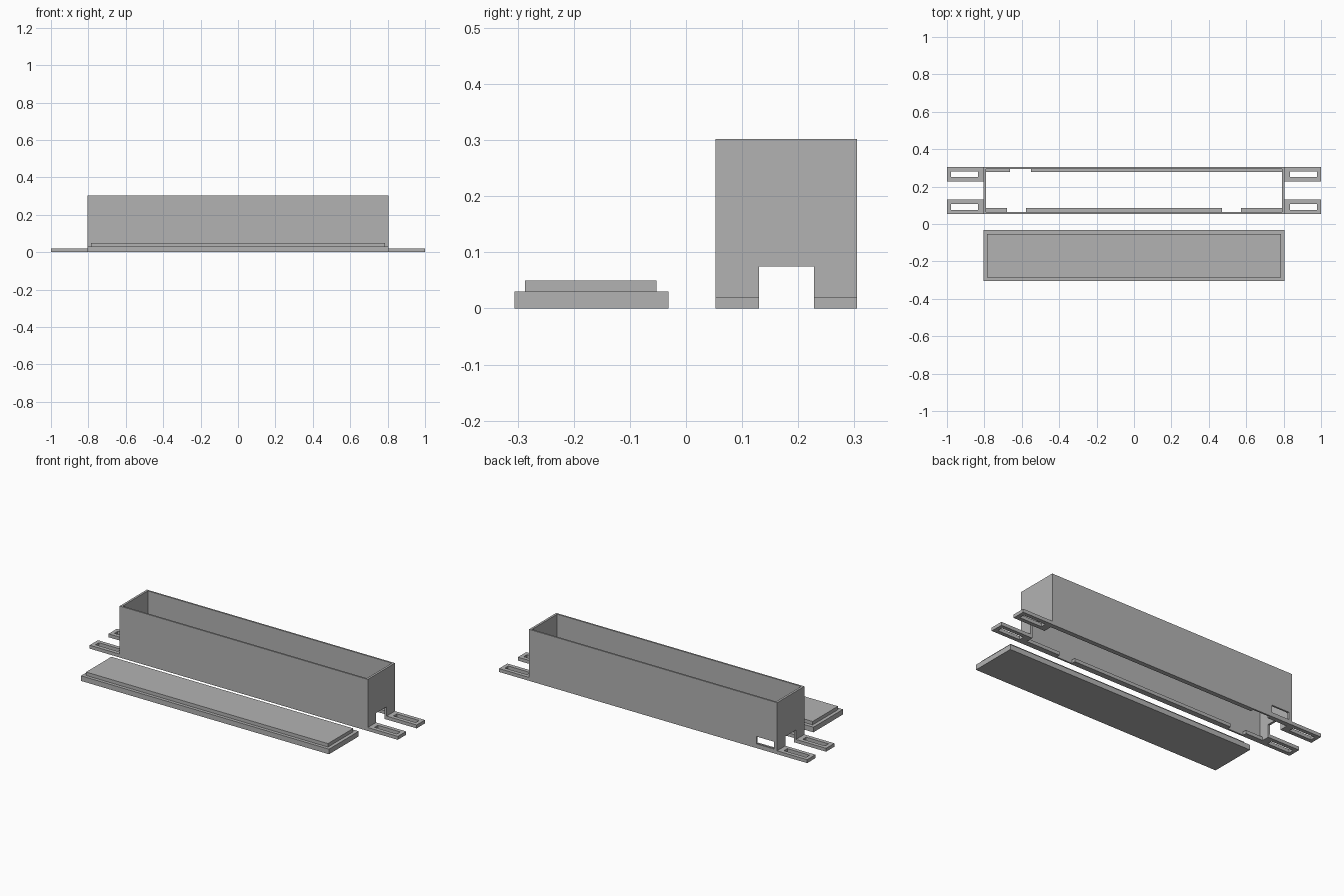
import bpy

cube = bpy.data.objects.get("Cube")
if cube:
    bpy.data.objects.remove(cube, do_unlink=True)

grey = bpy.data.materials.new("plain grey")
grey.use_nodes = True
colour = (0.45, 0.45, 0.45, 1)
grey.diffuse_color = colour
grey.node_tree.nodes["Principled BSDF"].inputs["Base Color"].default_value = colour


def block(name, x, y, z):
    """Box spanning the given (low, high) ranges."""
    bpy.ops.mesh.primitive_cube_add(size=1)
    ob = bpy.context.object
    ob.name = name
    spans = (x, y, z)
    centre = [(a + b) / 2 for a, b in spans]
    size = [b - a for a, b in spans]
    for v in ob.data.vertices:
        v.co = [c + s * p for c, s, p in zip(centre, size, v.co)]
    ob.data.materials.append(grey)
    return ob


def cut(ob, x, y, z):
    """Remove a box-shaped volume from an object."""
    cutter = block("cutter", x, y, z)
    cutter.hide_render = True
    mod = ob.modifiers.new("cut", "BOOLEAN")
    mod.operation = "DIFFERENCE"
    mod.solver = "EXACT"
    mod.object = cutter
    bpy.context.view_layer.objects.active = ob
    bpy.ops.object.modifier_apply(modifier=mod.name)
    bpy.data.objects.remove(cutter, do_unlink=True)


HALF, INNER = 0.805, 0.792
FRONT, BACK, WALL = 0.053, 0.305, 0.01
TAB_W, TAB_H = 0.077, 0.02

# Open-ended case with a notch through both ends and a window at the back
case = block("case", (-HALF, HALF), (FRONT, BACK), (0, 0.302))
cut(case, (-INNER, INNER), (FRONT + WALL, BACK - WALL), (-0.1, 0.5))
cut(case, (-1, 1), (FRONT + TAB_W, BACK - TAB_W), (-0.1, 0.075))
cut(case, (-0.785, -0.67), (BACK - 0.03, BACK + 0.1), (0.025, 0.068))

# Slotted mounting tabs at the four corners
for side, sx in (("left", 1), ("right", -1)):
    for end, y in (("front", FRONT), ("back", BACK - TAB_W)):
        tab = block(f"{side}_{end}_tab", sorted((sx * (HALF - 0.002), sx)),
                    (y, y + TAB_W), (0, TAB_H))
        cut(tab, sorted((sx * 0.833, sx * 0.978)),
            (y + 0.023, y + TAB_W - 0.023), (-0.1, 0.1))

# Interrupted ledges along the inside bottom edge
ledges = {
    "front_ledge": ((FRONT + WALL, FRONT + 0.033),
                    [(-INNER, -0.68), (-0.577, 0.47), (0.572, INNER)]),
    "back_ledge": ((BACK - 0.027, BACK - WALL),
                   [(-INNER, -0.663), (-0.552, INNER)]),
}
for name, (y, spans) in ledges.items():
    for i, x in enumerate(spans):
        block(f"{name}_{i + 1}", x, y, (0, TAB_H))

# Separate lid with a raised plug
block("lid_plate", (-HALF, HALF), (-0.306, -0.031), (0, 0.03))
block("lid_plug", (-0.785, 0.785), (-0.287, -0.053), (0.03, 0.05))
